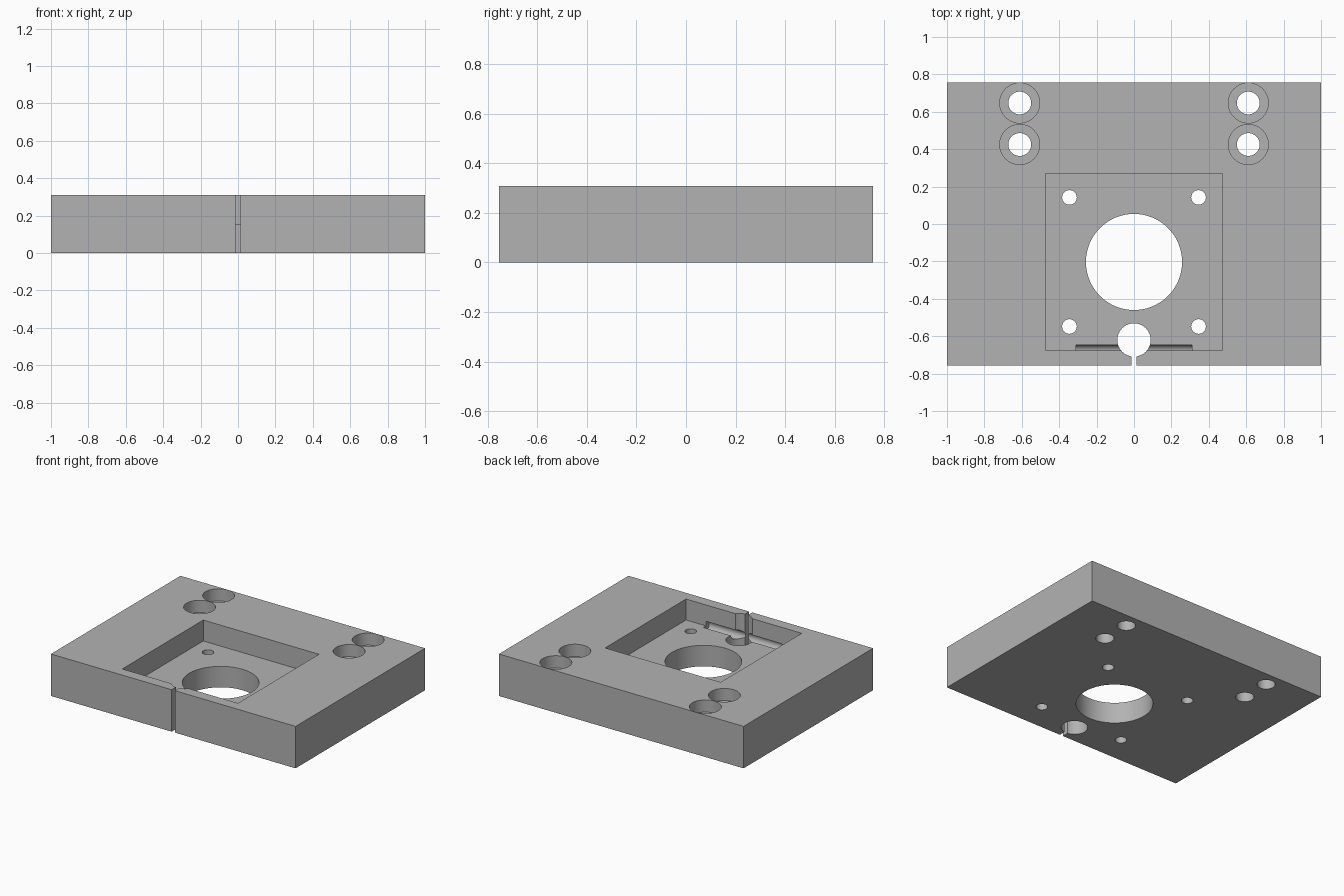
import bpy
from math import pi, radians

if "Cube" in bpy.data.objects:
    bpy.data.objects.remove(bpy.data.objects["Cube"], do_unlink=True)

HEIGHT = 0.31
FLOOR = 0.155          # pocket floor height
CENTRE_Y = -0.203      # pocket and bore centre
cutters = []


def box(name, centre, size):
    bpy.ops.mesh.primitive_cube_add(size=1, location=centre)
    ob = bpy.context.object
    ob.name = name
    ob.scale = size
    bpy.ops.object.transform_apply(location=False, rotation=False, scale=True)
    return ob


def cylinder(name, centre, radius, depth, rotation=(0, 0, 0)):
    bpy.ops.mesh.primitive_cylinder_add(vertices=64, radius=radius, depth=depth,
                                        location=centre, rotation=rotation)
    ob = bpy.context.object
    ob.name = name
    return ob


def hole(name, x, y, radius, bottom=-0.1):
    top = HEIGHT + 0.1
    cutters.append(cylinder(name, (x, y, (top + bottom) / 2), radius, top - bottom))


# Grey plate material
grey = bpy.data.materials.new("plain grey")
grey.use_nodes = True
colour = (0.45, 0.45, 0.45, 1)
grey.diffuse_color = colour
grey.node_tree.nodes["Principled BSDF"].inputs["Base Color"].default_value = colour

# Mounting plate
plate = box("mounting_plate", (0, 0, HEIGHT / 2), (2, 1.512, HEIGHT))
plate.data.materials.append(grey)

# Square pocket with large bore and four screw holes
cutters.append(box("pocket_cutter", (0, CENTRE_Y, FLOOR + 0.2), (0.946, 0.946, 0.4)))
hole("bore_cutter", 0, CENTRE_Y, 0.257)
for sx in (-1, 1):
    for sy in (-1, 1):
        hole("screw_hole_cutter", sx * 0.345, CENTRE_Y + sy * 0.345, 0.039)

# Counterbored mounting holes
for x in (-0.611, 0.611):
    for y in (0.425, 0.647):
        hole("mounting_hole_cutter", x, y, 0.061)
        hole("counterbore_cutter", x, y, 0.107, HEIGHT - 0.09)

# Cable hole, slit to the front edge and round groove along the pocket corner
hole("cable_hole_cutter", 0, -0.62, 0.089)
cutters.append(box("slit_cutter", (0, -0.74, HEIGHT / 2), (0.026, 0.2, 0.6)))
cutters.append(cylinder("groove_cutter", (0, -0.68, FLOOR), 0.034, 0.62, (0, pi / 2, 0)))

# Cut everything out of the plate
for cutter in cutters:
    cutter.hide_render = True
    cut = plate.modifiers.new(cutter.name, "BOOLEAN")
    cut.operation = "DIFFERENCE"
    cut.solver = "EXACT"
    cut.object = cutter
bpy.context.view_layer.update()
bpy.ops.object.select_all(action="DESELECT")
plate.select_set(True)
bpy.context.view_layer.objects.active = plate
for name in [m.name for m in plate.modifiers]:
    bpy.ops.object.modifier_apply(modifier=name)
for cutter in cutters:
    bpy.data.objects.remove(cutter, do_unlink=True)

# Single material on every face, smooth bores with sharp rims
plate.data.materials.clear()
plate.data.materials.append(grey)
bpy.ops.object.shade_smooth_by_angle(angle=radians(30))
